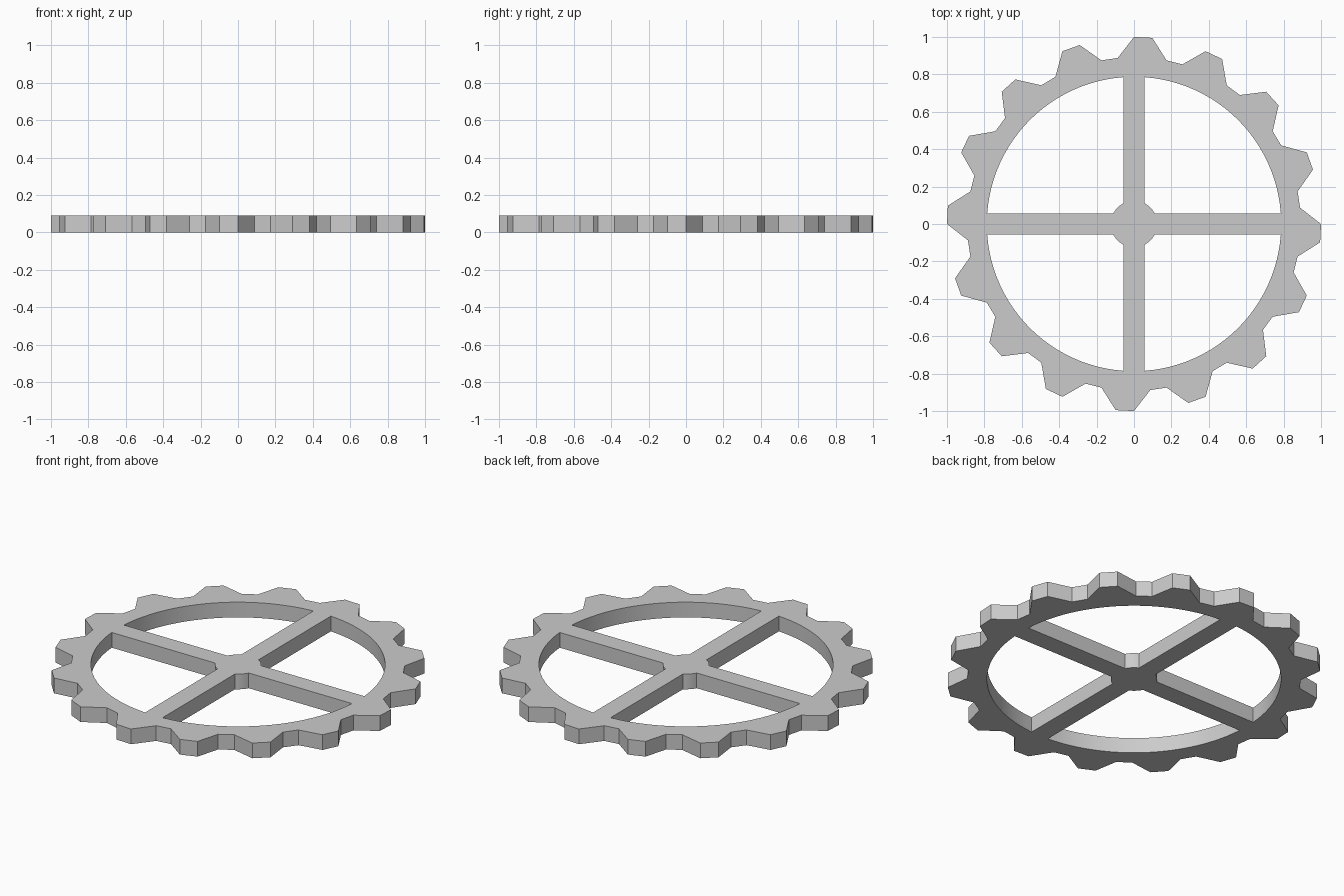
import bpy, bmesh
from math import asin, cos, sin, pi

if "Cube" in bpy.data.objects:
    bpy.data.objects.remove(bpy.data.objects["Cube"])

THICK = 0.09
TEETH, TIP_R, ROOT_R = 16, 1.0, 0.892
RIM_R, HUB_R, SPOKE = 0.787, 0.124, 0.057   # SPOKE is the half width


def polar(r, a):
    return (r * cos(a), r * sin(a))


def arc(r, a0, a1, n):
    return [polar(r, a0 + (a1 - a0) * i / n) for i in range(n + 1)]


def add_loop(curve, pts):
    s = curve.splines.new('POLY')
    s.points.add(len(pts) - 1)
    for p, (x, y) in zip(s.points, pts):
        p.co = (x, y, 0, 1)
    s.use_cyclic_u = True


curve = bpy.data.curves.new("gear_wheel", 'CURVE')
curve.dimensions = '2D'
curve.fill_mode = 'BOTH'
curve.extrude = THICK / 2

# toothed outline: two tip points, then two root points per tooth
step = 2 * pi / (TEETH * 4)
add_loop(curve, [polar(TIP_R if i % 4 in (0, 3) else ROOT_R, i * step)
                 for i in range(TEETH * 4)])

# four windows leaving the spokes and the round hub
a, b = asin(SPOKE / RIM_R), asin(SPOKE / HUB_R)
for q in range(4):
    t = q * pi / 2
    add_loop(curve, arc(RIM_R, t + a, t + pi / 2 - a, 24)
             + arc(HUB_R, t + pi / 2 - b, t + b, 6))

gear = bpy.data.objects.new("gear_wheel", curve)
bpy.context.collection.objects.link(gear)
gear.select_set(True)
bpy.context.view_layer.objects.active = gear
bpy.ops.object.convert(target='MESH')
gear = bpy.context.object

# weld the caps to the walls and rest the wheel on the ground
bm = bmesh.new()
bm.from_mesh(gear.data)
bmesh.ops.remove_doubles(bm, verts=bm.verts, dist=0.0005)
bmesh.ops.translate(bm, verts=bm.verts, vec=(0, 0, THICK / 2))
bmesh.ops.recalc_face_normals(bm, faces=bm.faces)
bm.to_mesh(gear.data)
bm.free()
bpy.ops.object.shade_smooth_by_angle()
